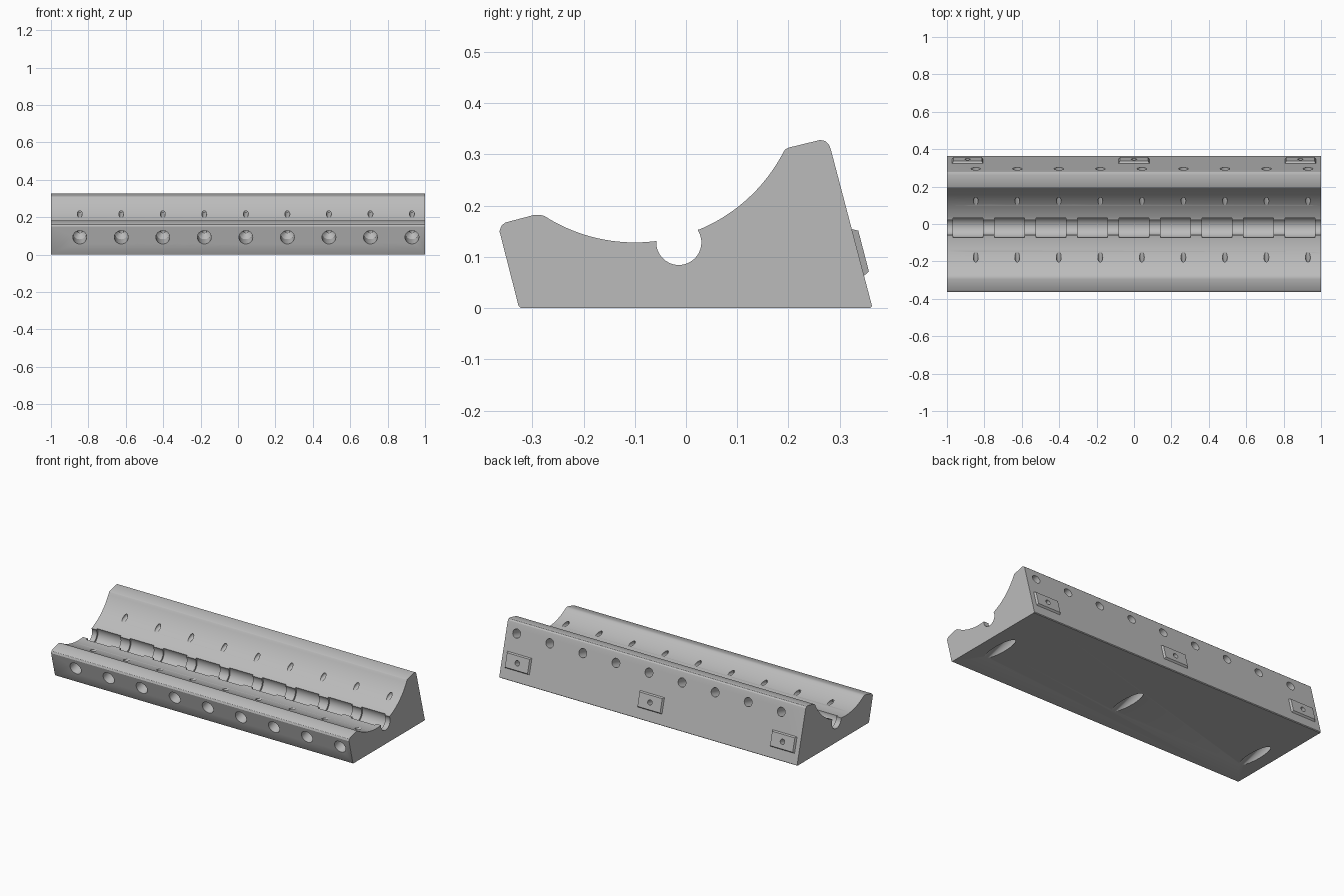
import bpy, bmesh, math
from mathutils import Vector

cube = bpy.data.objects.get("Cube")
if cube:
    bpy.data.objects.remove(cube, do_unlink=True)

grey = bpy.data.materials.new("plain grey")
grey.use_nodes = True
grey.diffuse_color = (0.5, 0.5, 0.5, 1)
grey.node_tree.nodes["Principled BSDF"].inputs["Base Color"].default_value = (0.5, 0.5, 0.5, 1)


def make_object(name, bm):
    # All lofts in one mesh wind the same way, so one volume test orients them
    if bm.calc_volume(signed=True) < 0:
        bmesh.ops.reverse_faces(bm, faces=bm.faces)
    mesh = bpy.data.meshes.new(name)
    bm.to_mesh(mesh)
    bm.free()
    mesh.materials.append(grey)
    obj = bpy.data.objects.new(name, mesh)
    bpy.context.collection.objects.link(obj)
    return obj


def arc(cy, cz, r, start, end, steps):
    angles = [math.radians(start + (end - start) * i / steps) for i in range(steps + 1)]
    return [(cy + r * math.cos(a), cz + r * math.sin(a)) for a in angles]


def loft(bm, rings):
    """Skin a stack of equal rings and close both ends."""
    rings = [[bm.verts.new(p) for p in ring] for ring in rings]
    n = len(rings[0])
    for a, b in zip(rings, rings[1:]):
        for i in range(n):
            j = (i + 1) % n
            bm.faces.new((a[i], a[j], b[j], b[i]))
    bm.faces.new(rings[0][::-1])
    bm.faces.new(rings[-1])


def drill(bm, origin, axis, steps, sides=32):
    """Stepped round cutter: steps are (distance along axis, radius)."""
    axis = Vector(axis).normalized()
    u = axis.orthogonal().normalized()
    v = axis.cross(u)
    turn = [2 * math.pi * i / sides for i in range(sides)]
    loft(bm, [[Vector(origin) + axis * d + (u * math.cos(a) + v * math.sin(a)) * r
               for a in turn] for d, r in steps])


def finish(obj, cutter):
    mod = obj.modifiers.new("holes", "BOOLEAN")
    mod.operation = "DIFFERENCE"
    mod.solver = "EXACT"
    mod.object = cutter
    bpy.ops.object.select_all(action="DESELECT")
    obj.select_set(True)
    bpy.context.view_layer.objects.active = obj
    bpy.ops.object.modifier_apply(modifier=mod.name)
    bpy.ops.object.shade_smooth_by_angle(angle=math.radians(25))


# Body: cross-section with a concave trough and a round groove, swept along x
profile = [(-0.323, 0), (0.359, 0), (0.363, 0.004),
           (0.283, 0.308), (0.279, 0.319), (0.272, 0.326), (0.262, 0.328),
           (0.2, 0.313), (0.194, 0.31)]
profile += arc(-0.1, 0.455, 0.327, -27.2, -67.3, 20)
profile += arc(-0.014, 0.128, 0.044, 34, -184, 30)
profile += arc(-0.1, 0.455, 0.327, -83.5, -122.6, 18)
profile += [(-0.285, 0.182), (-0.295, 0.182), (-0.352, 0.167),
            (-0.36, 0.161), (-0.364, 0.15), (-0.327, 0.005)]
bm = bmesh.new()
loft(bm, [[(x, y, z) for y, z in profile] for x in (-1, 1)])
body = make_object("cradle_body", bm)

# Cutters: wide groove pockets, front and rear stepped holes, mounting holes
inward = Vector((0, 0.968, 0.252))
pitch = 0.222
mounts = (-0.89, 0, 0.89)
bm = bmesh.new()
for i in range(-4, 5):
    drill(bm, (i * pitch - 0.08, -0.016, 0.128), (1, 0, 0), [(0, 0.056), (0.16, 0.056)], 48)
    x = i * pitch + 0.042
    drill(bm, (x, -0.3495, 0.093), inward,
          [(-0.04, 0.037), (0.1, 0.037), (0.135, 0.013), (0.25, 0.013)])
    drill(bm, (x, 0.294, 0.261), -inward,
          [(-0.04, 0.026), (0.08, 0.026), (0.081, 0.013), (0.24, 0.013)])
for x in mounts:
    drill(bm, (x, 0.334, 0.108), (0, -0.963, -0.268),
          [(-0.05, 0.015), (0.09, 0.015), (0.091, 0.033), (0.6, 0.033)], 40)
cutter = make_object("hole_cutter", bm)
cutter.hide_render = True

finish(body, cutter)

# Chamfered mounting pads on the sloping back
up_face = Vector((0, -0.252, 0.968))
for name, x in zip(("right", "middle", "left"), mounts):
    center = Vector((x, 0.334, 0.108))
    bm = bmesh.new()
    loft(bm, [[center + inward * d + Vector((sx * w, 0, 0)) + up_face * (sz * h)
               for sx, sz in ((-1, -1), (1, -1), (1, 1), (-1, 1))]
              for d, w, h in ((-0.01, 0.083, 0.048), (0, 0.083, 0.048), (0.013, 0.076, 0.041))])
    finish(make_object(name + "_mounting_pad", bm), cutter)

bpy.data.objects.remove(cutter, do_unlink=True)
